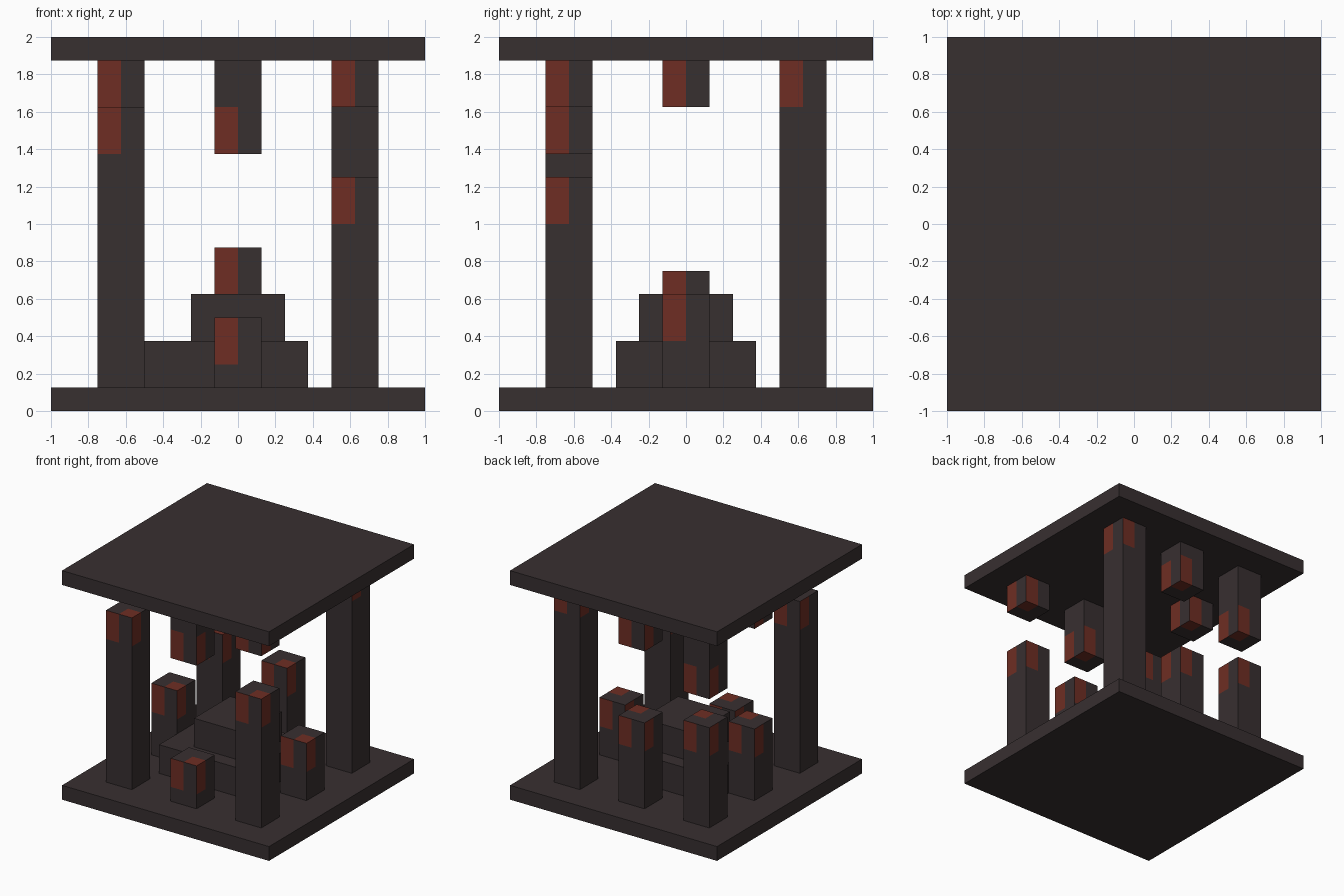
import bpy
import bmesh
from mathutils import Vector

cube = bpy.data.objects.get("Cube")
if cube:
    bpy.data.objects.remove(cube, do_unlink=True)

U = 0.125             # one block unit
UP = Vector((0, 0, 1))


def material(name, rgb):
    mat = bpy.data.materials.new(name)
    mat.use_nodes = True
    mat.diffuse_color = (*rgb, 1)
    mat.node_tree.nodes["Principled BSDF"].inputs["Base Color"].default_value = (*rgb, 1)
    return mat


STONE = material("dark stone", (0.039, 0.029, 0.030))
GLOW = material("rusty red", (0.158, 0.027, 0.017))


def box_mesh(low, high):
    low, high = Vector(low), Vector(high)
    bm = bmesh.new()
    bmesh.ops.create_cube(bm, size=1)
    bmesh.ops.scale(bm, vec=high - low, verts=bm.verts)
    bmesh.ops.translate(bm, vec=(low + high) / 2, verts=bm.verts)
    return bm


def finish(bm, name):
    mesh = bpy.data.meshes.new(name)
    bm.to_mesh(mesh)
    bm.free()
    mesh.materials.append(STONE)
    mesh.materials.append(GLOW)
    obj = bpy.data.objects.new(name, mesh)
    bpy.context.collection.objects.link(obj)
    return obj


def post(name, x, y, low, high, hanging=False):
    """Square post whose free end carries a red patch on every face."""
    bm = box_mesh((x - U, y - U, low), (x + U, y + U, high))
    band = low + 2 * U if hanging else high - 2 * U
    # Cut the faces along the patch borders
    for co, no in (((x, y, band), (1, 0, 0)), ((x, y, band), (0, 1, 0)), ((x, y, band), UP)):
        bmesh.ops.bisect_plane(bm, geom=bm.verts[:] + bm.edges[:] + bm.faces[:],
                               plane_co=co, plane_no=no, dist=1e-5)
    bm.normal_update()
    for face in bm.faces:
        n = face.normal
        offset = face.calc_center_median() - Vector((x, y, band))
        at_end = offset.z < 0 if hanging else offset.z > 0
        if abs(n.z) > 0.5:
            # One quarter of the end face
            red = offset.x > 0 and offset.y * n.z < 0
        else:
            # The left half of each side, seen from outside
            red = offset.dot(UP.cross(n)) < 0
        face.material_index = int(at_end and red)
    return finish(bm, name)


# Floor, ceiling and central steps
finish(box_mesh((-1, -1, 0), (1, 1, U)), "floor_slab")
finish(box_mesh((-1, -1, 2 - U), (1, 1, 2)), "ceiling_slab")
finish(box_mesh((-4 * U, -3 * U, U), (3 * U, 3 * U, 3 * U)), "lower_step")
finish(box_mesh((-2 * U, -2 * U, 3 * U), (2 * U, 2 * U, 5 * U)), "upper_step")

# Ring of posts: grid place, top of the standing post, bottom of the hanging one
RING = {
    "front_right": (-1, -1, 13, None),
    "front": (0, -1, 4, 11),
    "front_left": (1, -1, 10, 13),
    "left": (1, 0, 5, None),
    "back_left": (1, 1, 15, None),
    "back": (0, 1, 7, 12),
    "back_right": (-1, 1, 8, 10),
    "right": (-1, 0, 6, 13),
}
for place, (i, j, top, bottom) in RING.items():
    x, y = i * 5 * U, j * 5 * U
    post(place + "_post", x, y, U, top * U)
    if bottom:
        post(place + "_hanging_post", x, y, bottom * U, 2 - U, hanging=True)
